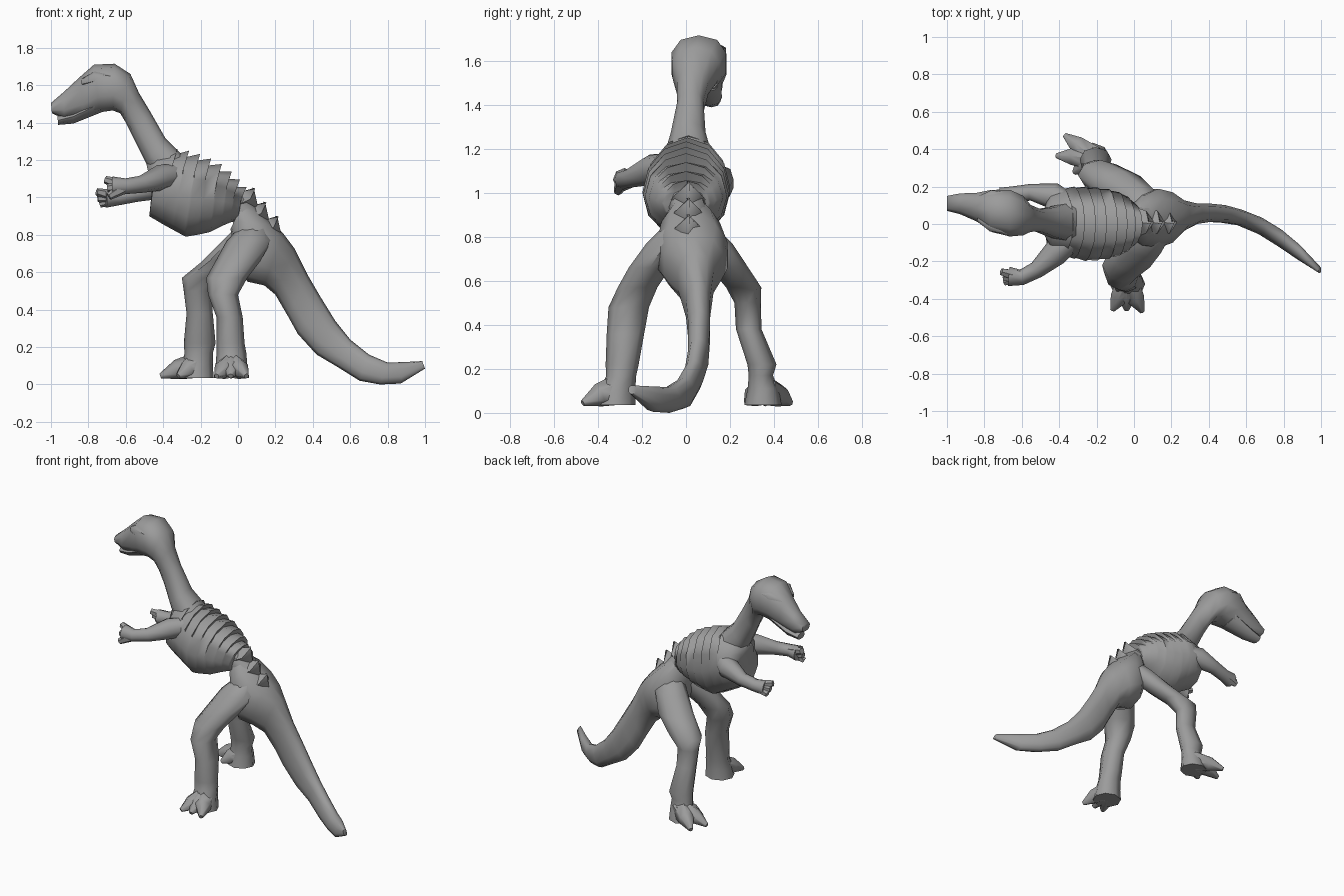
import bpy, bmesh
from math import sin, cos, pi, radians, copysign
from mathutils import Vector as V

grey = bpy.data.materials.new("dark_grey")
grey.diffuse_color = (0.33, 0.33, 0.33, 1)


def ring(c, u, v, n, e=1.0):
    # first vertex lies along v (the "top" of the section); e < 1 squares it off
    def f(x):
        return copysign(abs(x) ** e, x) if abs(x) > 1e-6 else 0.0
    return [V(c) + V(u) * f(sin(2 * pi * i / n)) + V(v) * f(cos(2 * pi * i / n)) for i in range(n)]


def skin(name, rings):
    bm = bmesh.new()
    loops = [[bm.verts.new(p) for p in r] for r in rings]
    n = len(loops[0])
    for a, b in zip(loops, loops[1:]):
        for i in range(n):
            j = (i + 1) % n
            bm.faces.new((a[i], a[j], b[j], b[i]))
    bm.faces.new(loops[0])
    bm.faces.new(loops[-1])
    bmesh.ops.recalc_face_normals(bm, faces=bm.faces[:])
    me = bpy.data.meshes.new(name)
    bm.to_mesh(me)
    bm.free()
    me.materials.append(grey)
    ob = bpy.data.objects.new(name, me)
    bpy.context.collection.objects.link(ob)
    bpy.ops.object.select_all(action='DESELECT')
    ob.select_set(True)
    bpy.context.view_layer.objects.active = ob
    bpy.ops.object.shade_smooth_by_angle(angle=radians(58))
    return ob


def section(s, n, e=1.0):
    # station: top x, top z, bottom x, bottom z, centre y, half width
    xt, zt, xb, zb, y, w = s
    return ring(((xt + xb) / 2, y, (zt + zb) / 2), (0, w, 0),
                ((xt - xb) / 2, 0, (zt - zb) / 2), n, e)


def body(name, stations, n=10, e=1.0):
    return skin(name, [section(s, n, e) for s in stations])


def tube(name, pts, n=7):
    # points: x, y, z, radius; sections stay square to the path
    rings = []
    for i, p in enumerate(pts):
        a, b = pts[max(i - 1, 0)], pts[min(i + 1, len(pts) - 1)]
        t = (V(b[:3]) - V(a[:3])).normalized()
        ref = V((0, 0, 1)) if abs(t.z) < 0.9 else V((1, 0, 0))
        u = t.cross(ref).normalized()
        rings.append(ring(p[:3], u * p[3], u.cross(t) * p[3], n))
    return skin(name, rings)


def leg(name, stations):
    # stations: x, y, z, half size in x, half size in y
    skin(name, [ring(s[:3], (s[3], 0, 0), (0, s[4], 0), 8) for s in stations])


# Head and neck
body("head_and_neck", [
    (-1.0, 1.505, -0.995, 1.45, 0.11, 0.042),
    (-0.93, 1.565, -0.93, 1.42, 0.108, 0.058),
    (-0.85, 1.64, -0.82, 1.43, 0.09, 0.08),
    (-0.77, 1.71, -0.74, 1.455, 0.07, 0.118),
    (-0.66, 1.715, -0.67, 1.465, 0.058, 0.13),
    (-0.575, 1.66, -0.63, 1.45, 0.045, 0.11),
    (-0.53, 1.56, -0.60, 1.40, 0.03, 0.075),
    (-0.47, 1.46, -0.56, 1.32, 0.02, 0.062),
    (-0.39, 1.32, -0.49, 1.18, 0.01, 0.082),
    (-0.30, 1.23, -0.42, 1.08, 0.01, 0.11)], 10, 0.85)
body("lower_jaw", [
    (-0.965, 1.435, -0.962, 1.388, 0.115, 0.04),
    (-0.88, 1.47, -0.88, 1.395, 0.105, 0.058),
    (-0.74, 1.55, -0.73, 1.455, 0.07, 0.09)], 8)
for side in (-1, 1):
    tube("brow_ridge", [(-0.83, 0.08 + side * 0.05, 1.615, 0.02),
                        (-0.76, 0.07 + side * 0.078, 1.64, 0.038),
                        (-0.66, 0.055 + side * 0.08, 1.63, 0.035)], 6)

# Ribcage: each rib flares backwards and ends in a spine, then steps down
chest = [
    (-0.49, 1.18, -0.45, 1.0, 0.01, 0.08),
    (-0.43, 1.23, -0.475, 0.90, 0.01, 0.155),
    (-0.32, 1.235, -0.39, 0.85, 0.01, 0.185),
    (-0.22, 1.205, -0.28, 0.79, 0.0, 0.195),
    (-0.12, 1.16, -0.16, 0.81, 0.0, 0.185),
    (-0.03, 1.09, -0.06, 0.86, 0.0, 0.155),
    (0.03, 1.02, 0.0, 0.88, 0.0, 0.10)]


def chest_at(t):
    i = min(int(t), len(chest) - 2)
    return [a + (b - a) * (t - i) for a, b in zip(chest[i], chest[i + 1])]


def rib(t, rise):
    pts = section(chest_at(t), 12)
    for i, p in enumerate(pts):
        up = max(0, cos(2 * pi * i / 12)) ** 2
        p += V((0.8, 0, 0.8)) * rise * up
        p.y *= 1 + rise * 0.8
    return pts


rings = [section(chest[0], 12), section(chest[1], 12)]
for k in range(8):
    t = 1.75 + 4.1 * k / 7
    rings += [rib(t, 0.032), rib(t + 0.1, -0.01)]
skin("ribcage", rings)

# Waist, hips and tail
body("waist", [(-0.08, 1.10, -0.08, 0.92, 0, 0.1), (0.04, 1.01, 0.0, 0.84, 0.01, 0.085),
               (0.12, 0.93, 0.04, 0.75, 0.02, 0.11)], 8)
body("hips_and_tail", [
    (0.03, 0.985, -0.04, 0.83, 0.01, 0.08),
    (0.09, 0.95, -0.01, 0.68, 0.02, 0.14),
    (0.17, 0.88, 0.05, 0.55, 0.03, 0.165),
    (0.24, 0.81, 0.14, 0.53, 0.035, 0.14),
    (0.30, 0.73, 0.20, 0.48, 0.045, 0.085),
    (0.37, 0.59, 0.27, 0.36, 0.055, 0.057),
    (0.44, 0.47, 0.32, 0.27, 0.06, 0.052),
    (0.52, 0.34, 0.42, 0.16, 0.055, 0.048),
    (0.60, 0.24, 0.53, 0.095, 0.035, 0.043),
    (0.70, 0.16, 0.65, 0.02, -0.01, 0.046),
    (0.80, 0.117, 0.76, 0.0, -0.075, 0.048),
    (0.89, 0.12, 0.87, 0.005, -0.15, 0.043),
    (0.985, 0.125, 1.0, 0.085, -0.245, 0.018)], 10, 0.85)

# Hip spines
for x, z in ((0.085, 1.05), (0.145, 0.975), (0.21, 0.90)):
    tube("hip_spine", [(x - 0.09, 0.01, z - 0.09, 0.085), (x - 0.02, 0.01, z - 0.06, 0.06),
                       (x, 0.01, z, 0.008)], 4)

# Legs
leg("near_leg", [
    (0.09, -0.03, 0.86, 0.06, 0.06), (0.06, -0.09, 0.77, 0.12, 0.09),
    (0.0, -0.165, 0.66, 0.12, 0.095), (-0.06, -0.22, 0.57, 0.11, 0.09),
    (-0.08, -0.26, 0.48, 0.08, 0.092), (-0.045, -0.275, 0.36, 0.07, 0.085),
    (-0.04, -0.29, 0.22, 0.075, 0.075), (-0.035, -0.295, 0.165, 0.08, 0.068),
    (-0.035, -0.315, 0.10, 0.085, 0.085), (-0.035, -0.32, 0.035, 0.095, 0.09)])
leg("far_leg", [
    (0.07, 0.06, 0.86, 0.06, 0.06), (0.03, 0.12, 0.77, 0.11, 0.09),
    (-0.06, 0.195, 0.66, 0.13, 0.088), (-0.18, 0.262, 0.57, 0.12, 0.08),
    (-0.215, 0.28, 0.50, 0.075, 0.06), (-0.205, 0.285, 0.38, 0.07, 0.058),
    (-0.205, 0.345, 0.22, 0.085, 0.066), (-0.21, 0.34, 0.17, 0.076, 0.055),
    (-0.215, 0.35, 0.11, 0.08, 0.07), (-0.22, 0.35, 0.035, 0.09, 0.085)])

# Toes
toes = {"near_toe": ((-0.035, -0.31), ((-0.115, -0.46), (-0.04, -0.46), (0.045, -0.47))),
        "far_toe": ((-0.215, 0.355), ((-0.37, 0.475), (-0.415, 0.365), (-0.32, 0.275)))}
for name, ((ax, ay), tips) in toes.items():
    for tx, ty in tips:
        mx, my = ax + (tx - ax) * 0.55, ay + (ty - ay) * 0.55
        tube(name, [(ax, ay, 0.105, 0.07), (mx, my, 0.08, 0.053), (tx, ty, 0.045, 0.014)], 6)

# Arms and fingers
arms = {
    "near": ([(-0.33, -0.08, 1.12, 0.06), (-0.42, -0.155, 1.105, 0.07), (-0.52, -0.245, 1.07, 0.046),
              (-0.60, -0.285, 1.06, 0.042), (-0.67, -0.28, 1.06, 0.052)],
             ((-0.71, -0.255, 1.095), (-0.70, -0.285, 1.05), (-0.69, -0.31, 1.005))),
    "far": ([(-0.33, 0.09, 1.09, 0.06), (-0.43, 0.15, 1.06, 0.07), (-0.55, 0.17, 1.02, 0.045),
             (-0.64, 0.16, 1.0, 0.042), (-0.71, 0.145, 0.995, 0.05)],
            ((-0.755, 0.125, 1.03), (-0.75, 0.145, 0.995), (-0.74, 0.165, 0.965)))}
for side, (pts, tips) in arms.items():
    tube(side + "_arm", pts, 8)
    wx, wy, wz, _ = pts[-2]
    for tip in tips:
        tube(side + "_finger", [(wx, wy, wz, 0.038), (*tip, 0.02)], 6)
